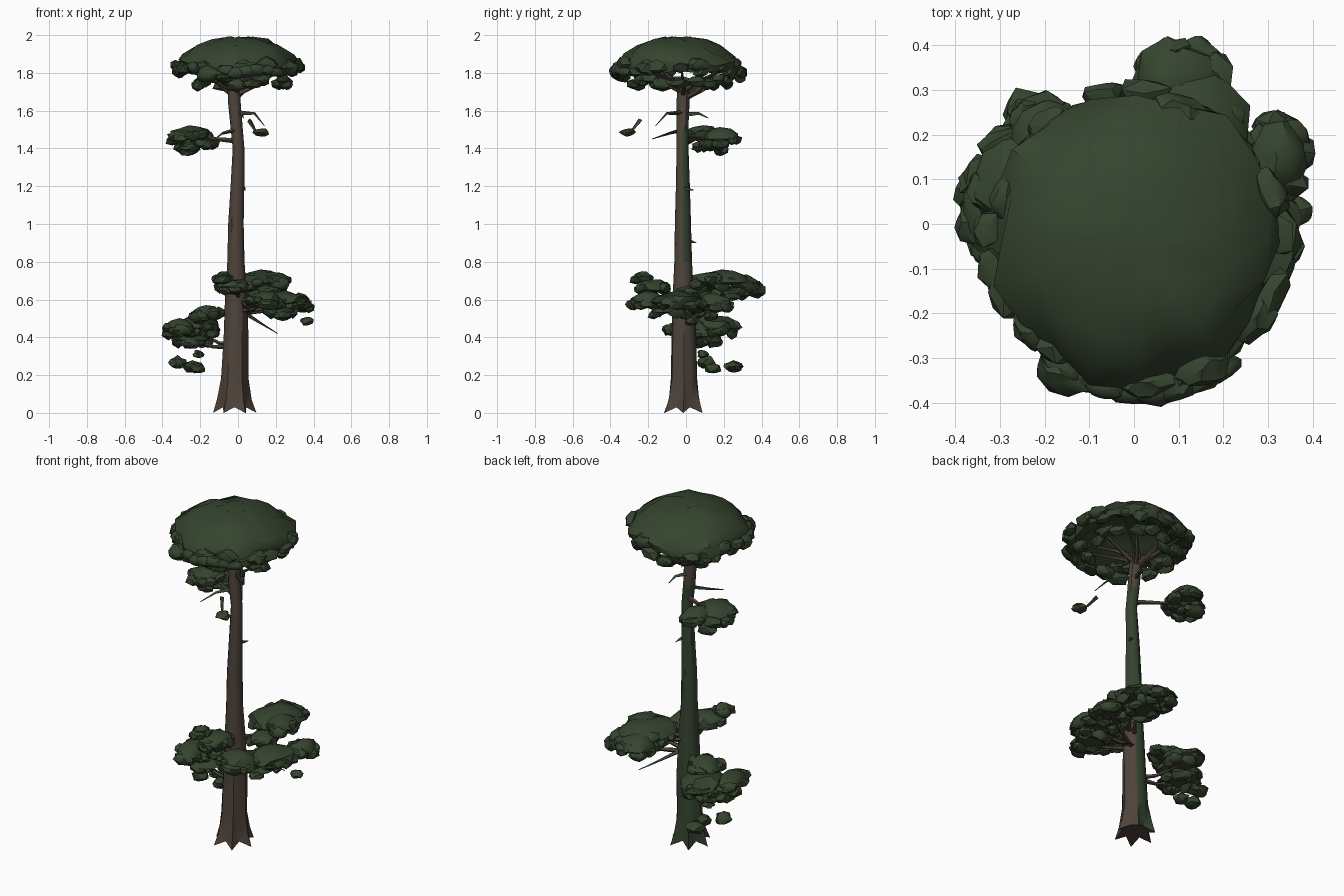
import bpy, bmesh, math, random
from mathutils import Vector, Matrix

if "Cube" in bpy.data.objects:
    bpy.data.objects.remove(bpy.data.objects["Cube"])

random.seed(11)


def material(name, rgb):
    m = bpy.data.materials.new(name)
    m.diffuse_color = (*rgb, 1)
    m.use_nodes = True
    m.node_tree.nodes["Principled BSDF"].inputs["Base Color"].default_value = m.diffuse_color
    return m


LEAF = material("dark green needles", (0.036, 0.058, 0.028))
BARK = material("brown bark", (0.078, 0.057, 0.043))
MOSS = material("mossy green", (0.034, 0.056, 0.029))


def finish(bm, name, mats, angle=35):
    bmesh.ops.recalc_face_normals(bm, faces=bm.faces)
    me = bpy.data.meshes.new(name)
    bm.to_mesh(me)
    bm.free()
    ob = bpy.data.objects.new(name, me)
    bpy.context.collection.objects.link(ob)
    for m in mats:
        me.materials.append(m)
    bpy.ops.object.select_all(action='DESELECT')
    bpy.context.view_layer.objects.active = ob
    ob.select_set(True)
    bpy.ops.object.shade_smooth_by_angle(angle=math.radians(angle))
    return ob


def loft(bm, rings):
    vs = [[bm.verts.new(p) for p in r] for r in rings]
    n = len(vs[0])
    for a, b in zip(vs, vs[1:]):
        for i in range(n):
            bm.faces.new((a[i], a[(i + 1) % n], b[(i + 1) % n], b[i]))
    bm.faces.new(vs[0][::-1])
    bm.faces.new(vs[-1])


def tube(bm, pts, r0, r1, sides=5):
    """Tapered limb through pts."""
    pts = [Vector(p) for p in pts]
    rings = []
    for i, p in enumerate(pts):
        d = (pts[min(i + 1, len(pts) - 1)] - pts[max(i - 1, 0)]).normalized()
        q = d.to_track_quat('Z', 'Y')
        r = r0 + (r1 - r0) * i / (len(pts) - 1)
        rings.append([p + q @ Vector((r * math.cos(t), r * math.sin(t), 0))
                      for t in (2 * math.pi * k / sides for k in range(sides))])
    loft(bm, rings)


def blob(bm, c, r, jit=0.16, sub=2, under=1.0, yaw=None):
    """Lumpy ellipsoid; under < 1 flattens its lower half, yaw turns its long axis."""
    g = bmesh.ops.create_icosphere(bm, subdivisions=sub, radius=1)
    rnd = Matrix.Rotation(random.uniform(0, 6.28), 3, 'Z')
    turn = Matrix.Rotation(yaw or 0, 3, 'Z')
    for v in g['verts']:
        p = rnd @ v.co * (1 + random.uniform(-jit, jit))
        p = Vector((p.x * r[0], p.y * r[1], p.z * r[2] * (under if p.z < 0 else 1)))
        v.co = turn @ p + Vector(c)


def pad(bm, x, y, z, rx, ry, rz, n=8):
    """Domed foliage pad, flat below, with drooping lumps along its rim."""
    blob(bm, (x, y, z), (rx * 0.9, ry * 0.9, rz), 0.15, 2, 0.25)
    for i in range(n):
        a = 2 * math.pi * (i + random.uniform(-.3, .3)) / n
        s = random.uniform(0.62, 0.82)
        w = random.uniform(0.03, 0.042)
        blob(bm, (x + rx * s * math.cos(a), y + ry * s * math.sin(a),
                  z + rz * random.uniform(-.55, .2)),
             (w * .9, w * 1.35, w * 0.8), 0.22, 1 + i % 2, 1, a)


# trunk: z, centre x, centre y, radius, root flare
bm = bmesh.new()
N = 12
rings = []
for z, cx, cy, r, fl in [(0, -.018, -.015, .088, .32), (.07, -.018, -.012, .080, .16),
                         (.18, -.016, -.01, .071, .04), (.4, -.012, -.012, .065, 0),
                         (.6, -.01, -.014, .057, 0), (.8, -.011, -.016, .047, 0),
                         (1.0, -.011, -.016, .042, 0), (1.2, -.003, -.017, .037, 0),
                         (1.4, .004, -.018, .031, 0), (1.52, -.009, -.018, .032, 0),
                         (1.66, -.02, -.015, .034, 0), (1.74, -.022, -.014, .03, 0)]:
    rings.append([(cx + math.cos(t) * q, cy + math.sin(t) * q,
                   z + (.03 * (k % 2) if z == 0 else 0))
                  for k in range(N)
                  for t in [2 * math.pi * k / N]
                  for q in [r * (1 + (fl if k % 2 == 0 else -fl * .6)
                                 + random.uniform(-.04, .04))]])
loft(bm, rings)
bmesh.ops.recalc_face_normals(bm, faces=bm.faces)
# moss on the back-left side, wrapping further round in the middle of the trunk
for f in bm.faces:
    z = f.calc_center_median().z
    n = f.normal
    side = n.dot(Vector((-.5, .87, 0)))
    if (z < .7 and side > .6) or (.7 < z < 1.5 and (side > .4 or (n.y > -.1 and n.x > 0))):
        f.material_index = 1
finish(bm, "trunk", [BARK, MOSS])

# crown limbs fanning from the trunk top
bm = bmesh.new()
for i in range(11):
    a = 2 * math.pi * i / 11 + random.uniform(-.2, .2)
    c, s = math.cos(a), math.sin(a)
    r = random.uniform(.22, .3)
    z0 = random.uniform(1.66, 1.72)
    tube(bm, [(-.02, -.015, z0), (-.02 + c * .1, -.015 + s * .1, z0 + .045),
              (c * r, s * r - .03, random.uniform(1.78, 1.82))], .016, .005)
finish(bm, "crown_limbs", [BARK])

# crown dome, a hollow lumpy umbrella
bm = bmesh.new()
S = 20
rings = []
for r, z, j in [(.07, 1.988, .006), (.15, 1.972, .01), (.22, 1.94, .014),
                (.28, 1.90, .018), (.32, 1.855, .02), (.32, 1.81, .02),
                (.26, 1.82, .015), (.17, 1.885, .012), (.06, 1.93, .01)]:
    rings.append([(.005 + r * math.cos(t) * q, -.035 + r * math.sin(t) * q,
                   min(2.0, z + random.uniform(-j, j)))
                  for i in range(S) for t in [2 * math.pi * i / S]
                  for q in [1 + random.uniform(-.08, .08)]])
loft(bm, rings)
finish(bm, "crown_dome", [LEAF], 40)

# lumps around the crown rim and drooping inside it
bm = bmesh.new()
for i in range(25):
    a = 2 * math.pi * i / 25 + random.uniform(-.1, .1)
    r = random.uniform(.30, .345)
    w = random.uniform(.033, .048)
    blob(bm, (.005 + r * math.cos(a), -.04 + r * math.sin(a), random.uniform(1.775, 1.845)),
         (w * .85, w * 1.4, w * .9), .2, 1 + i % 2, 1, a)
for i in range(18):
    a = 2 * math.pi * i / 18 + random.uniform(-.15, .15)
    r = random.uniform(.2, .28)
    blob(bm, (.01 + r * math.cos(a), -.035 + r * math.sin(a), random.uniform(1.73, 1.775)),
         (.035, .055, .032), .22, 1 + i % 2, 1, a)
finish(bm, "crown_tufts", [LEAF])

# drooping crescent along the front of the crown
bm = bmesh.new()
for d in range(-122, -50, 9):
    a = math.radians(d)
    w = .034 - .00035 * abs(d + 86)
    blob(bm, (.02 + .345 * math.cos(a), -.025 + .35 * math.sin(a),
              1.805 + random.uniform(-.012, .012)), (w, .05, w), .12, 2, 1, a)
finish(bm, "crown_front_crescent", [LEAF])

# side foliage: name -> pads (x, y, z, rx, ry, rz, lumps)
CLUMPS = {
    "upper_left_foliage": [(-.26, .09, 1.465, .11, .12, .055, 9),
                           (-.20, .18, 1.45, .09, .11, .06, 8),
                           (-.27, .12, 1.41, .07, .09, .03, 4)],
    "middle_back_foliage": [(.12, .19, .69, .15, .17, .07, 12),
                            (.10, .32, .665, .11, .10, .06, 8),
                            (.20, .12, .70, .08, .10, .05, 6),
                            (.12, .22, .63, .10, .12, .03, 6)],
    "middle_front_foliage": [(-.02, -.18, .67, .10, .10, .04, 8),
                             (-.08, -.23, .72, .045, .05, .03, 3)],
    "middle_right_foliage": [(.14, -.20, .59, .11, .11, .055, 9),
                             (.25, -.04, .585, .13, .15, .06, 11),
                             (.32, .15, .575, .075, .10, .055, 7),
                             (.15, .03, .64, .08, .10, .035, 5),
                             (.22, -.08, .535, .09, .12, .03, 5)],
    "low_left_foliage": [(-.31, .02, .44, .09, .14, .055, 9),
                         (-.20, .14, .45, .12, .16, .065, 10),
                         (-.17, .06, .52, .09, .10, .05, 7),
                         (-.24, .08, .385, .11, .12, .03, 7)],
}
for name, pads in CLUMPS.items():
    bm = bmesh.new()
    for p in pads:
        pad(bm, *p)
    finish(bm, name, [LEAF])

# loose single tufts
bm = bmesh.new()
for c, r in [((-.32, .11, .265), (.045, .045, .035)), ((-.24, .25, .245), (.05, .05, .032)),
             ((-.21, .14, .235), (.04, .045, .028)), ((-.21, .09, .31), (.03, .03, .022)),
             ((.365, .03, .485), (.033, .035, .022)), ((.12, -.31, 1.485), (.045, .04, .02))]:
    blob(bm, c, r, .22)
finish(bm, "loose_tufts", [LEAF])

# bare side branches that carry the foliage
bm = bmesh.new()
for pts in [[(-.01, -.01, 1.44), (-.12, .05, 1.45), (-.25, .12, 1.46)],
            [(0, 0, .60), (.07, .09, .62), (.12, .24, .67)],
            [(.02, 0, .62), (.13, .07, .64), (.22, .16, .69)],
            [(0, -.03, .60), (.0, -.1, .64), (-.03, -.2, .67)],
            [(0, -.02, .54), (.08, -.1, .55), (.14, -.2, .58)],
            [(.02, -.01, .54), (.13, -.02, .55), (.3, -.02, .58)],
            [(.02, 0, .53), (.15, .08, .54), (.33, .16, .57)],
            [(-.03, 0, .35), (-.13, .02, .35), (-.32, .03, .40)],
            [(-.03, 0, .36), (-.1, .06, .37), (-.2, .16, .43)]]:
    tube(bm, pts, .015, .005)
finish(bm, "side_branches", [BARK])

# thin twigs and needle spikes
bm = bmesh.new()
for pts in [[(0, -.02, 1.59), (.09, -.1, 1.585), (.14, -.16, 1.52)],
            [(-.01, 0, 1.58), (.02, .07, 1.585), (.03, .12, 1.56)],
            [(0, -.02, 1.50), (-.08, -.09, 1.48), (-.12, -.18, 1.45)],
            [(.03, .02, .53), (.11, .08, .48), (.21, .14, .42)],
            [(.02, -.01, 1.19), (.035, .01, 1.185), (.04, .04, 1.18)],
            [(-.01, .01, .91), (-.01, .035, .905), (-.01, .055, .90)],
            [(.06, -.24, 1.55), (.09, -.28, 1.50), (.12, -.31, 1.48)]]:
    tube(bm, pts, .014, .002, 3)
finish(bm, "needle_twigs", [LEAF])
